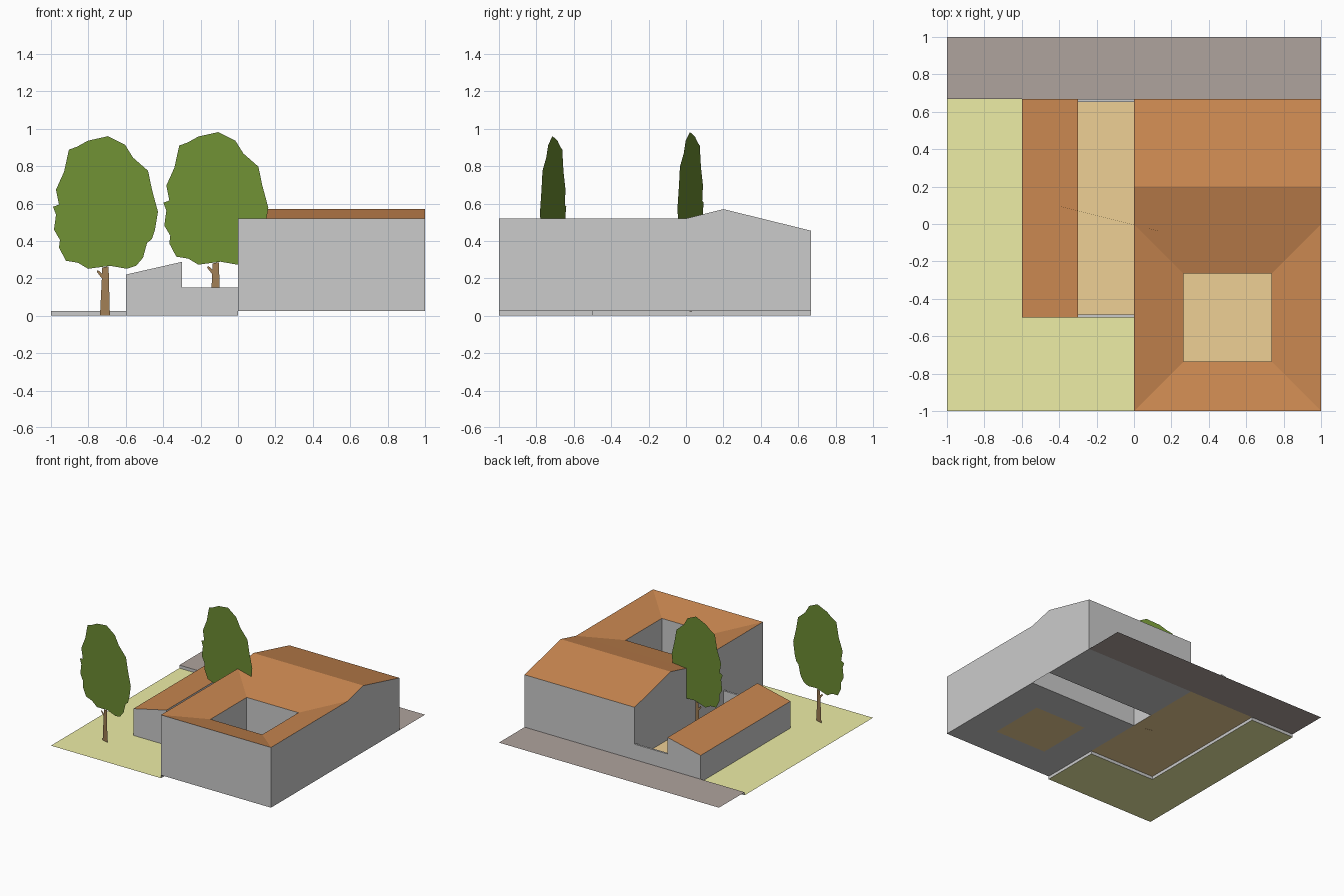
import bpy

if "Cube" in bpy.data.objects:
    bpy.data.objects.remove(bpy.data.objects["Cube"])

BASE = 0.025          # level of floors and road above the lawn
BACK = 0.667          # rear wall line
EAVE, RIDGE, REAR = 0.52, 0.57, 0.455


def material(name, rgb):
    m = bpy.data.materials.new(name)
    m.diffuse_color = (*rgb, 1)
    m.use_nodes = True
    m.node_tree.nodes["Principled BSDF"].inputs["Base Color"].default_value = m.diffuse_color
    return m


ROOF = material("clay_tile", (0.58, 0.24, 0.08))
GRASS = material("grass", (0.85, 0.85, 0.38))
PAVING = material("sand_paving", (0.86, 0.63, 0.30))
ROAD = material("road", (0.43, 0.37, 0.34))
LEAF = material("leaf", (0.16, 0.28, 0.034))
BARK = material("bark", (0.35, 0.21, 0.09))


def surface(name, faces, mat=None):
    """Flat-faced mesh from a list of polygons, sharing corners."""
    verts, polys = {}, []
    for face in faces:
        polys.append([verts.setdefault(tuple(round(c, 4) for c in p), len(verts)) for p in face])
    me = bpy.data.meshes.new(name)
    me.from_pydata(list(verts), [], polys)
    if mat:
        me.materials.append(mat)
    ob = bpy.data.objects.new(name, me)
    bpy.context.collection.objects.link(ob)
    return ob


def wall(p, q, z0, z1):
    """Upright wall from p to q, facing the right-hand side of travel."""
    return [(*p, z0), (*q, z0), (*q, z1), (*p, z1)]


def flat(x0, x1, y0, y1, z):
    return [(x0, y0, z), (x1, y0, z), (x1, y1, z), (x0, y1, z)]


def square(cx, cy, r):
    return [(cx - r, cy - r), (cx + r, cy - r), (cx + r, cy + r), (cx - r, cy + r)]


def ring(outer, inner, zo, zi):
    """Four trapezoids between two squares."""
    faces = []
    for i in range(4):
        j = (i + 1) % 4
        faces.append([(*outer[i], zo), (*outer[j], zo), (*inner[j], zi), (*inner[i], zi)])
    return faces


# Ground: lawn, rear road and the small step between them
surface("lawn", [[(x, y, 0) for x, y in
        [(-1, -1), (0, -1), (0, -0.5), (-0.6, -0.5), (-0.6, BACK), (-1, BACK)]]], GRASS)
surface("road", [flat(-1, 1, BACK, 1, BASE)], ROAD)
step = [(-1, BACK), (-0.6, BACK), (-0.6, -0.5), (0, -0.5), (0, -1)]
surface("lawn_step", [wall(a, b, 0, BASE) for a, b in zip(step, step[1:])])

# Main house walls: side profile at both ends, front, rear and cross walls
profile = [(-1, BASE), (BACK, BASE), (BACK, REAR), (0.2, RIDGE), (0, EAVE), (-1, EAVE)]
surface("house_walls", [
    [(1, y, z) for y, z in profile],
    [(0, y, z) for y, z in reversed(profile)],
    wall((0, -1), (1, -1), BASE, EAVE),
    wall((1, BACK), (0, BACK), BASE, REAR)])
surface("cross_walls", [
    wall((1, 0), (0, 0), BASE, EAVE),
    wall((0, 0.2), (1, 0.2), BASE, RIDGE)])

# Courtyard with inward-sloping roof around it
outer, inner = square(0.5, -0.5, 0.5), square(0.5, -0.5, 0.235)
LIP = EAVE - 0.066
surface("courtyard_roof", ring(outer, inner, EAVE, LIP), ROOF)
surface("courtyard_walls", [wall(inner[(i + 1) % 4], inner[i], BASE, LIP) for i in range(4)])
surface("courtyard_floor", [flat(0.265, 0.735, -0.735, -0.265, BASE)], PAVING)
surface("house_floor", ring(outer, inner, BASE, BASE) + [flat(0, 1, 0.2, BACK, BASE)])

# Rear gable roof
surface("rear_roof", [
    [(0, 0, EAVE), (1, 0, EAVE), (1, 0.2, RIDGE), (0, 0.2, RIDGE)],
    [(0, 0.2, RIDGE), (1, 0.2, RIDGE), (1, BACK, REAR), (0, BACK, REAR)]], ROOF)

# Side wing with lean-to roof
LOW, HIGH = 0.22, 0.288
end = [(-0.6, BASE), (-0.3, BASE), (-0.3, HIGH), (-0.6, LOW)]
surface("wing_walls", [
    [(x, -0.5, z) for x, z in end],
    [(x, BACK, z) for x, z in reversed(end)],
    wall((-0.6, BACK), (-0.6, -0.5), BASE, LOW),
    wall((-0.3, -0.5), (-0.3, BACK), BASE, HIGH)])
surface("wing_roof", [[(-0.6, -0.5, LOW), (-0.3, -0.5, HIGH),
                       (-0.3, BACK, HIGH), (-0.6, BACK, LOW)]], ROOF)

# Patio between wing and house, closed by two thin low walls
surface("patio_floor", [flat(-0.6, 0, -0.5, BACK, BASE)], PAVING)
for name, y0 in (("front_patio_wall", -0.5), ("rear_patio_wall", BACK - 0.016)):
    y1 = y0 + 0.016
    surface(name, [wall((-0.3, y0), (0, y0), BASE, 0.152),
                   wall((0, y1), (-0.3, y1), BASE, 0.152),
                   flat(-0.3, 0, y0, y1, 0.152)])

# Flat cut-out trees: silhouettes as (sideways, height)
crown = [(.015, .96), (.106, .914), (.149, .845), (.229, .775), (.25, .674), (.282, .556),
         (.266, .46), (.25, .41), (.224, .39), (.202, .31), (.165, .267), (.117, .251),
         (.026, .267), (-.092, .251), (-.145, .283), (-.21, .294), (-.247, .364),
         (-.242, .406), (-.274, .46), (-.263, .54), (-.279, .583), (-.247, .594),
         (-.263, .674), (-.22, .77), (-.194, .888), (-.15, .904), (-.092, .936)]
trunk = [(-.028, .002), (.025, .002), (.018, .264), (-.016, .258), (-.016, .225),
         (-.04, .245), (-.045, .235), (-.018, .2)]
for label, bx, by, bz in (("lawn_tree", -0.71, -0.71, 0), ("patio_tree", -0.12, 0.025, 0.022)):
    for part, shape, mat in (("crown", crown, LEAF), ("trunk", trunk, BARK)):
        surface(f"{label}_{part}", [[(bx + s, by - 0.25 * s, bz + h) for s, h in shape]], mat)
